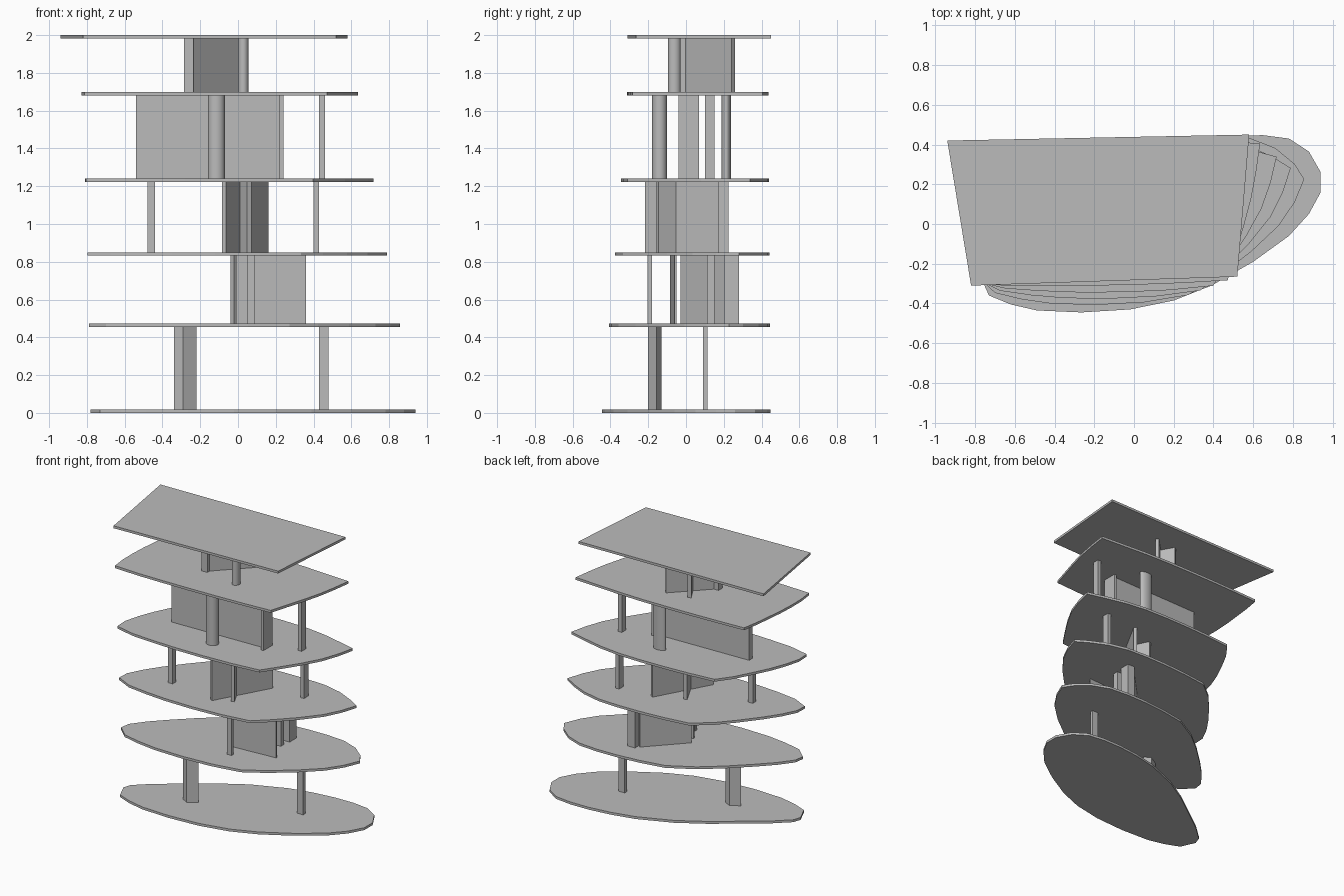
import bpy, bmesh, math
from mathutils import Vector

if "Cube" in bpy.data.objects:
    bpy.data.objects.remove(bpy.data.objects["Cube"])

grey = bpy.data.materials.new("plain_grey")
grey.use_nodes = True
grey.diffuse_color = (0.5, 0.5, 0.5, 1)
grey.node_tree.nodes["Principled BSDF"].inputs["Base Color"].default_value = (0.5, 0.5, 0.5, 1)

LEVELS = [0, .455, .832, 1.222, 1.68, 1.982]
THICK = .018


def prism(name, outline, z0, z1, smooth=False):
    """Extrude a plan outline between two heights."""
    bm = bmesh.new()
    face = bm.faces.new([bm.verts.new((x, y, z0)) for x, y in outline])
    top = bmesh.ops.extrude_face_region(bm, geom=[face])["geom"]
    bmesh.ops.translate(bm, vec=(0, 0, z1 - z0),
                        verts=[g for g in top if isinstance(g, bmesh.types.BMVert)])
    bmesh.ops.recalc_face_normals(bm, faces=bm.faces)
    mesh = bpy.data.meshes.new(name)
    bm.to_mesh(mesh)
    bm.free()
    mesh.materials.append(grey)
    obj = bpy.data.objects.new(name, mesh)
    bpy.context.collection.objects.link(obj)
    if smooth:
        bpy.ops.object.select_all(action="DESELECT")
        bpy.context.view_layer.objects.active = obj
        obj.select_set(True)
        bpy.ops.object.shade_smooth_by_angle(angle=math.radians(40))


def storey(i):
    return LEVELS[i] + THICK, LEVELS[i + 1]


def wall(name, i, a, b, thick=.025):
    """Upright panel between two plan points."""
    a, b = Vector(a), Vector(b)
    d = (b - a).normalized()
    n = Vector((-d.y, d.x)) * thick / 2
    prism(name, [a - n, b - n, b + n, a + n], *storey(i))


def post(name, i, x0, x1, y0, y1):
    prism(name, [(x0, y0), (x1, y0), (x1, y1), (x0, y1)], *storey(i))


def column(name, i, x, y, rx, ry):
    ring = [math.tau * k / 24 for k in range(24)]
    prism(name, [(x + rx * math.cos(t), y + ry * math.sin(t)) for t in ring],
          *storey(i), smooth=True)


# Floor plates: a leaning oval at the base blends into a four-sided roof
oval_sides = [
    [(.94, .16), (.88, .05), (.78, -.06), (.6, -.19), (.39, -.31)],
    [(.2, -.385), (-.02, -.43), (-.265, -.445), (-.49, -.435), (-.62, -.405), (-.73, -.36)],
    [(-.78, -.25), (-.76, -.19), (-.65, -.09), (-.5, .02), (-.3, .165), (-.1, .285)],
    [(.15, .385), (.33, .425), (.5, .445), (.65, .447), (.78, .43), (.88, .365), (.94, .26)],
]
roof = [Vector(p) for p in [(.58, .45), (.52, -.265), (-.82, -.31), (-.94, .42)]]
for i, z in enumerate(LEVELS):
    s = z / LEVELS[-1]
    outline = []
    for k, side in enumerate(oval_sides):
        if i == len(LEVELS) - 1:
            outline.append(roof[k])
            continue
        for j, p in enumerate(side):
            edge = roof[k].lerp(roof[(k + 1) % 4], j / len(side))
            outline.append(Vector(p).lerp(edge, s))
    prism(f"floor_plate_{i + 1}", outline, z, z + THICK)

# First storey
prism("turned_pier", [(-.29, -.2), (-.22, -.155), (-.27, -.13), (-.34, -.17)], *storey(0))
post("slim_post_1", 0, .43, .48, .09, .115)

# Second storey
wall("front_panel_2", 1, (-.01, -.08), (.36, -.055), .012)
wall("diagonal_panel_2", 1, (-.03, -.02), (.22, .24))
post("front_post_2", 1, .05, .09, -.205, -.18)
post("back_post_2", 1, .23, .29, .2, .28)
post("side_post_2", 1, .24, .28, .11, .15)

# Third storey
wall("long_panel_3", 2, (-.075, -.21), (.15, .195))
wall("cross_panel_3", 2, (.06, -.15), (-.065, .1))
post("right_post_3", 2, -.48, -.44, -.15, -.11)
post("left_post_3", 2, .4, .43, .17, .225)

# Fourth storey
wall("long_panel_4", 3, (-.54, 0), (.23, .02), .04)
post("panel_end_4", 3, .22, .24, -.04, .07)
column("front_column_4", 3, -.115, -.14, .045, .04)
column("back_column_4", 3, .07, .213, .05, .025)
post("left_post_4", 3, .43, .46, .1, .15)

# Fifth storey
wall("diagonal_panel_5", 4, (-.25, 0), (-.005, .25))
wall("stub_panel_5", 4, (-.13, .125), (-.19, .23))
post("right_post_5", 4, -.285, -.235, -.03, .02)
column("front_column_5", 4, .028, -.062, .028, .033)
